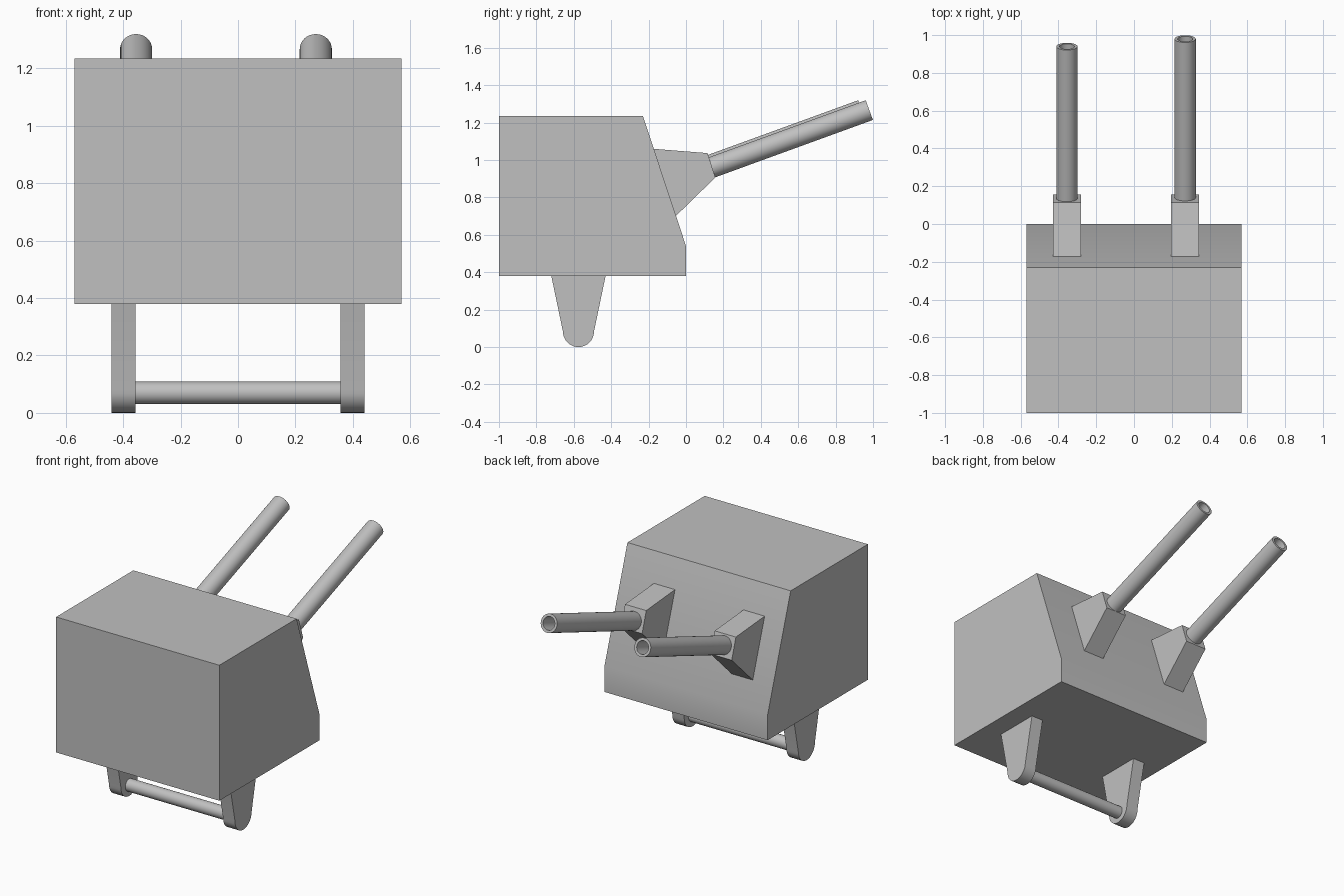
import bpy, bmesh, math
from mathutils import Vector, Matrix

cube = bpy.data.objects.get("Cube")
if cube:
    bpy.data.objects.remove(cube, do_unlink=True)

GREY = (0.53, 0.53, 0.53, 1)
mat = bpy.data.materials.new("light_grey")
mat.use_nodes = True
mat.diffuse_color = GREY
mat.node_tree.nodes["Principled BSDF"].inputs["Base Color"].default_value = GREY


def finish(name, bm):
    bmesh.ops.recalc_face_normals(bm, faces=bm.faces)
    mesh = bpy.data.meshes.new(name)
    bm.to_mesh(mesh)
    bm.free()
    mesh.materials.append(mat)
    obj = bpy.data.objects.new(name, mesh)
    bpy.context.collection.objects.link(obj)
    bpy.ops.object.select_all(action="DESELECT")
    obj.select_set(True)
    bpy.context.view_layer.objects.active = obj
    bpy.ops.object.shade_smooth_by_angle(angle=math.radians(30))
    return obj


def extrude_profile(name, points, x0, x1):
    """Extrude a side (y, z) outline from x0 to x1."""
    bm = bmesh.new()
    face = bm.faces.new([bm.verts.new((x0, y, z)) for y, z in points])
    side = bmesh.ops.extrude_face_region(bm, geom=[face])["geom"]
    verts = [v for v in side if isinstance(v, bmesh.types.BMVert)]
    bmesh.ops.translate(bm, verts=verts, vec=(x1 - x0, 0, 0))
    return finish(name, bm)


def tube(name, start, end, outer, inner=0, segments=32):
    """Solid rod, or open pipe when an inner radius is given."""
    start, end = Vector(start), Vector(end)
    turn = (end - start).to_track_quat("Z", "Y").to_matrix().to_4x4()
    bm = bmesh.new()
    loops = [(outer, start), (outer, end)]
    if inner:
        loops += [(inner, end), (inner, start)]
    rings = []
    for radius, centre in loops:
        made = bmesh.ops.create_circle(bm, segments=segments, radius=radius,
                                       matrix=Matrix.Translation(centre) @ turn)
        rings.append(made["verts"])
    pairs = list(zip(rings, rings[1:]))
    if inner:
        pairs.append((rings[-1], rings[0]))
    else:
        bm.faces.new(rings[0])
        bm.faces.new(rings[1])
    for a, b in pairs:
        for i in range(segments):
            j = (i + 1) % segments
            bm.faces.new((a[i], a[j], b[j], b[i]))
    return finish(name, bm)


# Housing with a sloped rear face
extrude_profile("housing", [(-1, 0.38), (0, 0.38), (0, 0.54), (-0.23, 1.235), (-1, 1.235)],
                -0.57, 0.57)

# Wedge mounts and hollow barrels; the right barrel sits slightly further in
mount = [(-0.175, 1.06), (0.115, 1.037), (0.157, 0.907), (-0.055, 0.70)]
for side, x, shift in (("right", -0.355, -0.04), ("left", 0.271, 0)):
    extrude_profile(side + "_barrel_mount", mount, x - 0.074, x + 0.074)
    tube(side + "_barrel", (x, 0.12, 0.954 - shift * 0.364), (x, 0.98 + shift, 1.267),
         0.056, 0.04)

# Tapered legs with rounded feet
foot_y, foot_r = -0.575, 0.083
leg = [(-0.72, 0.38)]
for i in range(17):
    a = math.pi * (1 + i / 16)
    leg.append((foot_y + foot_r * math.cos(a), foot_r + foot_r * math.sin(a)))
leg.append((-0.43, 0.38))
for side, s in (("right", -1), ("left", 1)):
    extrude_profile(side + "_leg", leg, s * 0.357, s * 0.44)

# Crossbar between the feet
tube("crossbar", (-0.36, foot_y, 0.07), (0.36, foot_y, 0.07), 0.039)
